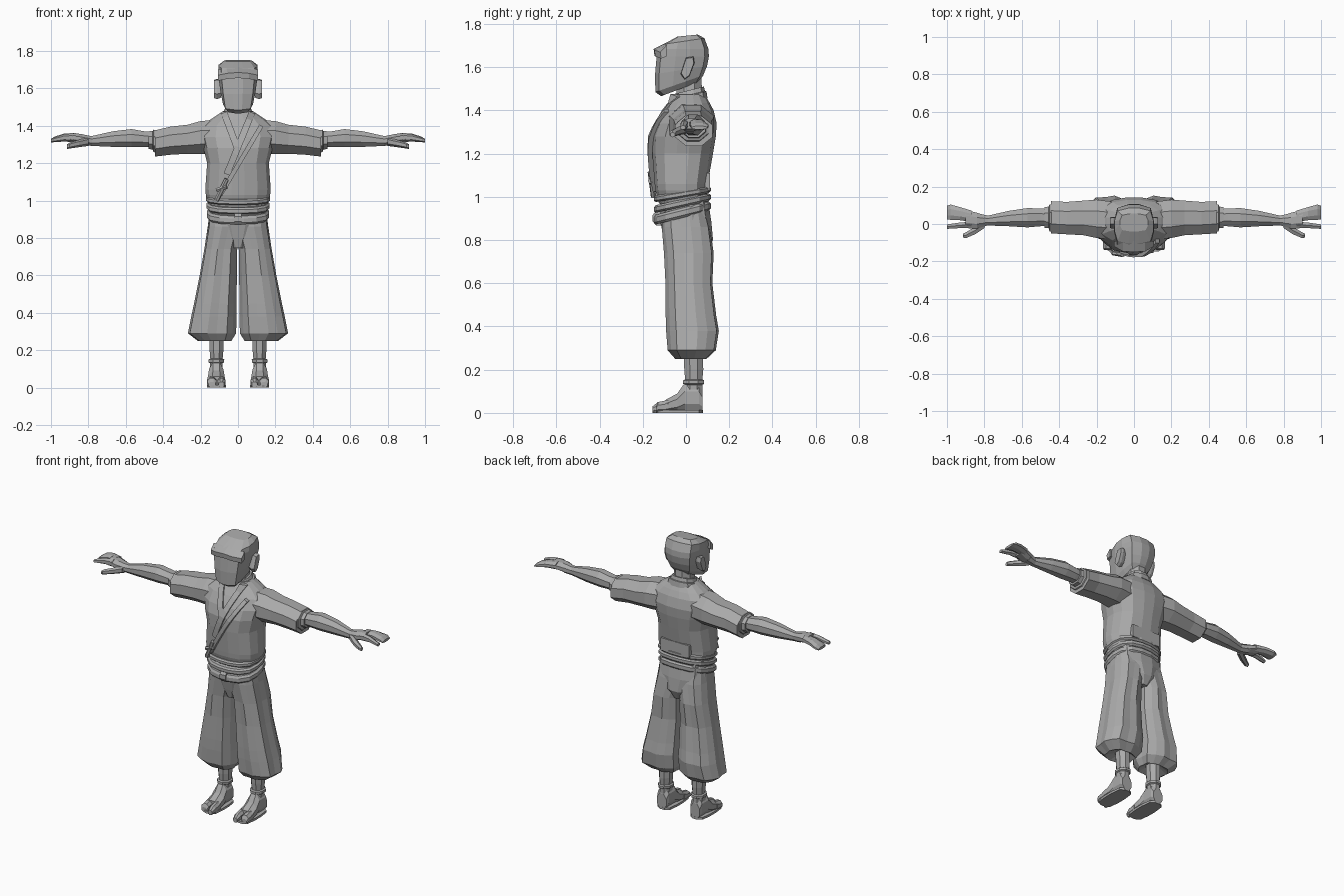
import bpy, bmesh, math
from mathutils import Vector
from mathutils.bvhtree import BVHTree

grey = bpy.data.materials.new("cloth_grey")
grey.diffuse_color = (0.4, 0.4, 0.4, 1)


def ring(axis, p, a0, a1, b0, b1, n=12, e=2.6, tilt=0.0, pleat=0.0):
    """Rounded-box section filling the bounds; tilt slopes it along its second direction."""
    pts = []
    k = 1 / max(abs(math.cos(math.pi / n)), 0.01) if n % 4 else 1
    for i in range(n):
        t = 2 * math.pi * (i + 0.5) / n
        c, s = math.cos(t), math.sin(t)
        r = (abs(c) ** e + abs(s) ** e) ** (-1 / e)
        m = max((abs(math.cos(2 * math.pi * (j + .5) / n)) ** e + abs(math.sin(2 * math.pi * (j + .5) / n)) ** e)
                ** (-1 / e) * abs(math.cos(2 * math.pi * (j + .5) / n)) for j in range(n))
        f = r / m * (1 - pleat * (i % 2))
        a = (a0 + a1) / 2 + (a1 - a0) / 2 * f * c
        b = (b0 + b1) / 2 + (b1 - b0) / 2 * f * s
        q = p + tilt * b
        pts.append({'z': (a, b, q), 'x': (q, a, b), 'y': (a, q, b)}[axis])
    return pts


def skin(name, rings, mirror=False):
    """Skin a list of rings and cap both ends."""
    bm = bmesh.new()
    vs = [[bm.verts.new(p) for p in r] for r in rings]
    n = len(vs[0])
    for u, v in zip(vs, vs[1:]):
        for i in range(n):
            bm.faces.new((u[i], u[(i + 1) % n], v[(i + 1) % n], v[i]))
    bm.faces.new(vs[0])
    bm.faces.new(vs[-1])
    bmesh.ops.recalc_face_normals(bm, faces=bm.faces)
    me = bpy.data.meshes.new(name)
    bm.to_mesh(me)
    bm.free()
    me.materials.append(grey)
    ob = bpy.data.objects.new(name, me)
    bpy.context.collection.objects.link(ob)
    if mirror:
        md = ob.modifiers.new("mirror", 'MIRROR')
        md.use_mirror_merge = False
        md.use_clip = False
    return ob


def loft(name, axis, secs, mirror=False, **kw):
    return skin(name, [ring(axis, *s[:5], **{**kw, **(s[5] if len(s) > 5 else {})}) for s in secs], mirror)


def rod(name, a, b, r, n=6):
    """Straight rod between two points."""
    a, b = Vector(a), Vector(b)
    q = (b - a).to_track_quat('Z', 'Y')
    circle = [q @ Vector((r * math.cos(2 * math.pi * i / n), r * math.sin(2 * math.pi * i / n), 0)) for i in range(n)]
    return skin(name, [[a + c for c in circle], [b + c for c in circle]])


# jacket body
torso = loft("jacket", 'z', [
    (0.97, -.155, .155, -.125, .10), (1.03, -.172, .172, -.142, .10), (1.06, -.175, .175, -.145, .10),
    (1.20, -.165, .165, -.156, .125), (1.28, -.185, .185, -.155, .138), (1.34, -.20, .20, -.135, .142),
    (1.40, -.19, .19, -.10, .128), (1.435, -.145, .145, -.075, .11), (1.475, -.085, .085, -.05, .085)], n=16)

# lapels and strap draped on the chest
tree = BVHTree.FromPolygons([v.co for v in torso.data.vertices], [p.vertices[:] for p in torso.data.polygons])


def drape(name, p0, p1, w, thick, steps=9):
    p0, p1 = Vector(p0), Vector(p1)
    d = (p1 - p0).normalized()
    side = Vector((-d.y, d.x)) * w / 2
    rings, last = [], [-.06, -.06]
    for i in range(steps + 1):
        c = p0.lerp(p1, i / steps)
        e = []
        for k, s in enumerate((-1, 1)):
            q = c + side * s
            hit = tree.ray_cast(Vector((q.x, -1, q.y)), Vector((0, 1, 0)))[0]
            if hit and hit.y < 0.01:
                last[k] = hit.y
            e.append((q.x, last[k], q.y))
        (ax, ay, az), (bx, by, bz) = e
        rings.append([(ax, ay - thick, az), (bx, by - thick, bz), (bx, by + .012, bz), (ax, ay + .012, az)])
    return skin(name, rings)


drape("under_lapel", (-.075, 1.47), (.0, 1.27), .035, .009)
drape("over_lapel", (.075, 1.47), (-.06, 1.14), .035, .012)
drape("chest_strap", (.125, 1.40), (-.095, 1.03), .024, .022)

# handle tucked under the strap end
rod("handle_grip", (-.06, -.165, 1.115), (-.115, -.15, 1.0), .013)
rod("handle_guard", (-.115, -.155, 1.055), (-.06, -.165, 1.075), .012)

# neck and raised collar
loft("neck", 'z', [(1.42, -.06, .06, -.045, .08), (1.56, -.055, .055, -.045, .07)], n=8, e=2)
loft("collar", 'z', [(1.43, -.095, .095, -.06, .10), (1.465, -.085, .085, -.057, .095),
                     (1.468, -.075, .075, -.052, .088), (1.49, -.068, .068, -.05, .083)], n=12, tilt=.25)

# head, brow brim and ears
loft("head", 'z', [
    (1.51, -.06, .06, -.115, .06, dict(tilt=.38)), (1.535, -.08, .08, -.142, .08, dict(tilt=.35)),
    (1.59, -.094, .094, -.143, .097, dict(tilt=.15)), (1.65, -.103, .103, -.136, .106),
    (1.685, -.106, .106, -.130, .104), (1.722, -.105, .105, -.105, .085, dict(tilt=.15)),
    (1.746, -.075, .075, -.04, .055, dict(tilt=.1))], n=12, e=4)
skin("brow_brim", [[(x, -.09, z - .005), (x, y, z - .015), (x, y - .004, z + .015), (x, -.09, z + .045)]
                   for x, y, z in ((-.108, -.115, 1.655), (-.06, -.142, 1.665), (0, -.146, 1.67),
                                   (.06, -.142, 1.665), (.108, -.115, 1.655))])
skin("ear", [[(x, y * k + .005, 1.6 + z * k) for y, z in
              ((-.03, -.03), (-.012, -.058), (.012, -.04), (.034, .02), (.03, .05), (-.005, .045))]
             for x, k in ((.09, .85), (.112, 1), (.128, .9))], True)

# sleeves, cuffs and forearms
loft("sleeve", 'x', [
    (.12, -.08, .12, 1.25, 1.43), (.20, -.075, .13, 1.25, 1.425), (.27, -.06, .125, 1.25, 1.405),
    (.36, -.055, .118, 1.245, 1.395), (.445, -.05, .122, 1.235, 1.375)], True, n=8, e=2.6)
loft("sleeve_cuff", 'x', [(.44, -.04, .105, 1.255, 1.375), (.452, -.04, .105, 1.26, 1.38),
                          (.456, -.022, .093, 1.272, 1.372), (.478, -.02, .09, 1.276, 1.37)], True, n=8)
loft("forearm", 'x', [
    (.44, -.008, .078, 1.288, 1.365), (.50, -.012, .083, 1.287, 1.37), (.57, -.018, .085, 1.285, 1.382),
    (.67, -.012, .07, 1.287, 1.37), (.78, -.008, .045, 1.292, 1.345), (.83, -.016, .055, 1.297, 1.35)],
    True, n=8, e=2)

# hands
loft("palm", 'x', [(.79, -.01, .045, 1.295, 1.345), (.84, -.025, .06, 1.302, 1.356),
                   (.90, -.022, .075, 1.315, 1.362)], True, n=8, e=3)
loft("fingers", 'x', [(.87, .012, .072, 1.315, 1.36), (.93, .02, .09, 1.318, 1.358),
                      (.98, .022, .104, 1.313, 1.342), (1.0, .025, .098, 1.312, 1.328)], True, n=8, e=3)
loft("index_finger", 'x', [(.87, -.022, .012, 1.315, 1.357), (.93, -.022, .008, 1.318, 1.352),
                           (1.0, -.026, -.002, 1.312, 1.33)], True, n=6, e=2)
loft("thumb", 'x', [(.80, -.022, .02, 1.295, 1.335), (.85, -.055, -.015, 1.288, 1.322),
                    (.90, -.076, -.045, 1.28, 1.308), (.915, -.072, -.052, 1.277, 1.298)], True, n=6, e=2)

# hips with the jacket tail, then pleated trousers
loft("hips", 'z', [(.745, -.04, .04, -.085, .10), (.80, -.10, .10, -.10, .125), (.88, -.155, .155, -.118, .118),
                   (1.0, -.155, .155, -.12, .10)], n=12, e=3)
loft("trouser_leg", 'z', [
    (.95, -.03, .15, -.105, .09, dict(pleat=0)), (.86, -.03, .162, -.112, .112, dict(pleat=.03)),
    (.74, .004, .18, -.102, .128), (.60, .006, .205, -.095, .122), (.45, .008, .235, -.094, .14),
    (.38, .008, .25, -.092, .152), (.29, .01, .268, -.085, .138), (.25, .035, .215, -.05, .095),
    (.27, .075, .16, -.01, .075, dict(pleat=0))], True, n=16, e=3, pleat=.07)

# tilted sashes, back plate and front knot
for name, z, tilt, h, g in (("upper_sash", 1.015, .17, .03, .0), ("middle_sash", .975, .22, .035, -.004),
                            ("lower_sash", .93, .25, .045, -.006)):
    loft(name, 'z', [(z - h / 2, -.162 - g, .162 + g, -.14, .105), (z - h / 4, -.172 - g, .172 + g, -.148, .115),
                     (z + h / 4, -.172 - g, .172 + g, -.148, .115), (z + h / 2, -.162 - g, .162 + g, -.14, .105)],
         n=16, tilt=tilt)
loft("back_plate", 'x', [(-.10, .07, .112, 1.03, 1.11), (.10, .07, .112, 1.03, 1.11)], n=4, e=8)
loft("sash_knot", 'x', [(-.02, -.155, -.10, .868, .935), (.02, -.155, -.10, .868, .935)], n=8, e=4)

# shins with wrapped ankles
loft("shin", 'z', [(.30, .078, .155, -.01, .078), (.20, .078, .152, -.008, .08), (.155, .082, .148, -.004, .076),
                   (.15, .073, .157, -.014, .084), (.135, .075, .157, -.014, .084), (.13, .083, .15, -.006, .076),
                   (.09, .083, .15, -.006, .076)], True, n=8)

# split-toe shoes with soles
loft("shoe", 'y', [(.077, .085, .15, .0, .10), (.06, .078, .155, .0, .14), (-.005, .078, .155, .0, .14),
                   (-.04, .072, .16, .0, .09), (-.095, .068, .165, .0, .06)], True, n=8, e=5)
for name, x0, x1, tip in (("big_toe", .068, .109, -.155), ("small_toes", .115, .165, -.14)):
    loft(name, 'y', [(-.08, x0, x1, .0, .06), (-.13, x0, x1, .0, .05),
                     (tip, x0 + .006, x1 - .006, .0, .03)], True, n=8, e=5)
loft("sole", 'z', [(0, .064, .167, -.148, .078), (.014, .064, .167, -.148, .078)], True, n=12, e=4)
